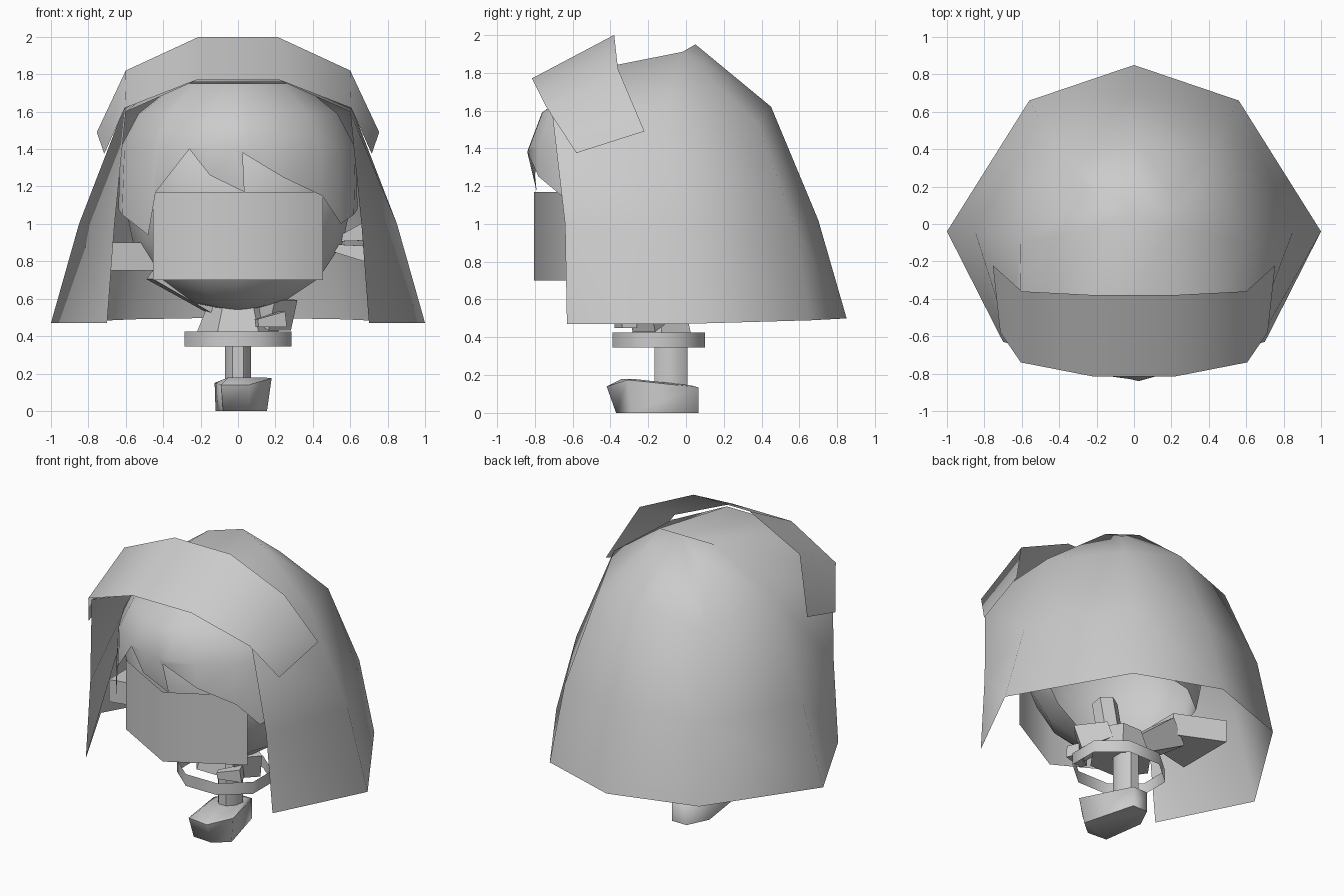
import bpy, bmesh, math
from mathutils import Vector

if "Cube" in bpy.data.objects:
    bpy.data.objects.remove(bpy.data.objects["Cube"])


def mesh(name, verts, faces, smooth=None):
    me = bpy.data.meshes.new(name)
    me.from_pydata([tuple(v) for v in verts], [], faces)
    me.update()
    ob = bpy.data.objects.new(name, me)
    bpy.context.collection.objects.link(ob)
    if smooth:
        bpy.ops.object.select_all(action='DESELECT')
        ob.select_set(True)
        bpy.context.view_layer.objects.active = ob
        bpy.ops.object.shade_smooth_by_angle(angle=math.radians(smooth))
    return ob


def grid_faces(rows, cols):
    return [(r * cols + c, r * cols + c + 1, (r + 1) * cols + c + 1, (r + 1) * cols + c)
            for r in range(rows - 1) for c in range(cols - 1)]


def mirrored(half):
    """Half row ending on the centre line -> full row."""
    tail = half[:-1] if half[-1][0] == 0 else half
    return list(half) + [(-x, y, z) for x, y, z in reversed(tail)]


def tube(name, rings, smooth=None, caps=True):
    """Loft rings with equal point counts."""
    n = len(rings[0])
    faces = [(r * n + i, r * n + (i + 1) % n, (r + 1) * n + (i + 1) % n, (r + 1) * n + i)
             for r in range(len(rings) - 1) for i in range(n)]
    if caps:
        faces += [tuple(reversed(range(n))), tuple(range((len(rings) - 1) * n, len(rings) * n))]
    return mesh(name, [p for ring in rings for p in ring], faces, smooth)


def ellipse(cx, cy, z, rx, ry, n, turn=0.0):
    return [(cx + rx * math.cos(turn + math.tau * i / n), cy + ry * math.sin(turn + math.tau * i / n), z)
            for i in range(n)]


def limb(name, a, b, ra, rb, n=4):
    """Tapered prism from a to b."""
    a, b = Vector(a), Vector(b)
    q = (b - a).to_track_quat('Z', 'Y')
    ring = lambda p, r: [p + q @ Vector(v) for v in ellipse(0, 0, 0, r, r, n, math.pi / n)]
    return tube(name, [ring(a, ra), ring(b, rb)], 30)


# long outer hair, open at the front and underneath
hair_rows = [
    [(-.70, -.63, .47), (-1, -.04, .47), (-.56, .66, .49), (0, .85, .50)],
    [(-.66, -.64, 1.0), (-.85, -.04, 1.0), (-.51, .57, 1.0), (0, .70, 1.02)],
    [(-.60, -.71, 1.6), (-.61, -.10, 1.62), (-.41, .38, 1.53), (0, .45, 1.62)],
    [(-.24, -.78, 1.76), (-.21, -.02, 1.91), (-.22, .14, 1.82), (0, .05, 1.95)],
]
rows = [mirrored(r) for r in hair_rows]
faces = grid_faces(4, 7) + [(21, 22, 26, 27), (22, 24, 26), (22, 23, 24), (24, 25, 26)]
mesh("outer_hair", [p for r in rows for p in r], faces, 75)

# wide head band arched over the hair
front = mirrored([(-.715, -.58, 1.375), (-.605, -.74, 1.62), (-.22, -.815, 1.77)])
back = mirrored([(-.755, -.22, 1.49), (-.60, -.36, 1.82), (-.21, -.38, 2.0)])
mesh("head_band", front + back, grid_faces(2, 6), 75)

# head: shell open at the lower back
bpy.ops.mesh.primitive_uv_sphere_add(segments=12, ring_count=8, radius=1)
head = bpy.context.object
head.name = "head"
bm = bmesh.new()
bm.from_mesh(head.data)
for v in bm.verts:
    v.co = (v.co.x * .61, v.co.y * .48 - .21, v.co.z * .61 + 1.14)
bmesh.ops.delete(bm, geom=[f for f in bm.faces if f.calc_center_median().z < .9
                           and f.calc_center_median().y > -.2], context='FACES')
bm.to_mesh(head.data)
bm.free()
bpy.ops.object.shade_smooth_by_angle(angle=math.radians(60))

# fringe: jagged lower edge, then rows closing over the forehead
tips = [(-.64, -.22, 1.08), (-.62, -.42, 1.05), (-.48, -.62, .94), (-.44, -.66, 1.17), (-.26, -.77, 1.40),
        (-.15, -.80, 1.26), (.035, -.79, 1.17), (.025, -.84, 1.38), (.24, -.78, 1.25), (.45, -.66, 1.15),
        (.55, -.55, 1.00), (.62, -.42, 1.05), (.64, -.22, 1.08)]
fringe = list(tips)
for kx, ky, z in [(.98, 1, 1.41), (.83, .9, 1.59), (.52, .55, 1.75)]:
    for i, (x, _, _) in enumerate(tips):
        a = math.asin((.06 if i == 7 else -.02 if i == 6 else x) / .65)
        fringe.append((.65 * kx * math.sin(a), -.15 - .68 * ky * math.cos(a), z))
mesh("fringe", fringe, grid_faces(4, len(tips)), 80)

# folded face cover
cover = [(x, y, z) for z in (.70, 1.17) for x, y in ((-.455, -.55), (0, -.805), (.455, -.55))]
mesh("face_cover", cover, grid_faces(2, 3), 75)

# neck, torso and short skirt band
limb("neck", (.05, -.16, .55), (.05, -.22, .85), .08, .08, 6)
tube("torso", [ellipse(0, -.13, .42, .22, .18, 6), ellipse(0, -.13, .62, .14, .13, 6)], 50)
tube("skirt", [ellipse(0, -.145, .345, .31, .265, 8, math.pi / 8),
               ellipse(0, -.145, .425, .31, .265, 8, math.pi / 8)], 60, caps=False)

# raised arm with a wide flared cuff, other arm bent across the body
limb("raised_arm", (-.12, -.12, .57), (-.42, -.18, .78), .08, .13)
tube("raised_cuff", [[(x, y0, .75), (x, y1, .75), (x, y1, .90), (x, y0, .90)]
                     for x, y0, y1 in ((-.40, -.30, -.10), (-.71, -.37, .04))], 30)
limb("bent_arm", (.10, -.10, .57), (.24, -.24, .51), .08, .12)
limb("bent_forearm", (.24, -.30, .49), (.10, -.36, .47), .06, .03)

# small bow at the side of the head
limb("side_bow_upper", (.54, -.22, .92), (.69, -.24, .96), .02, .07)
limb("side_bow_lower", (.52, -.22, .87), (.69, -.24, .84), .03, .06)

# leg and turned-out shoe
tube("leg", [ellipse(0, -.08, .14, .075, .095, 8, math.pi / 8),
             ellipse(0, -.08, .44, .075, .095, 8, math.pi / 8)], 50)
sole = [(-.05, .065), (-.12, -.08), (-.08, -.36), (.06, -.37), (.155, -.29), (.06, .065)]
upper = [(-.05, .065, .135), (-.125, -.08, .15), (-.09, -.40, .14), (.06, -.42, .14), (.18, -.31, .175),
         (.06, .065, .135)]
top = [(-.03, .03, .145), (-.09, -.08, .155), (-.05, -.33, .18), (.05, -.34, .18), (.13, -.28, .18), (.04, .03, .145)]
tube("shoe", [[(x, y, 0) for x, y in sole], upper, top], 75)
